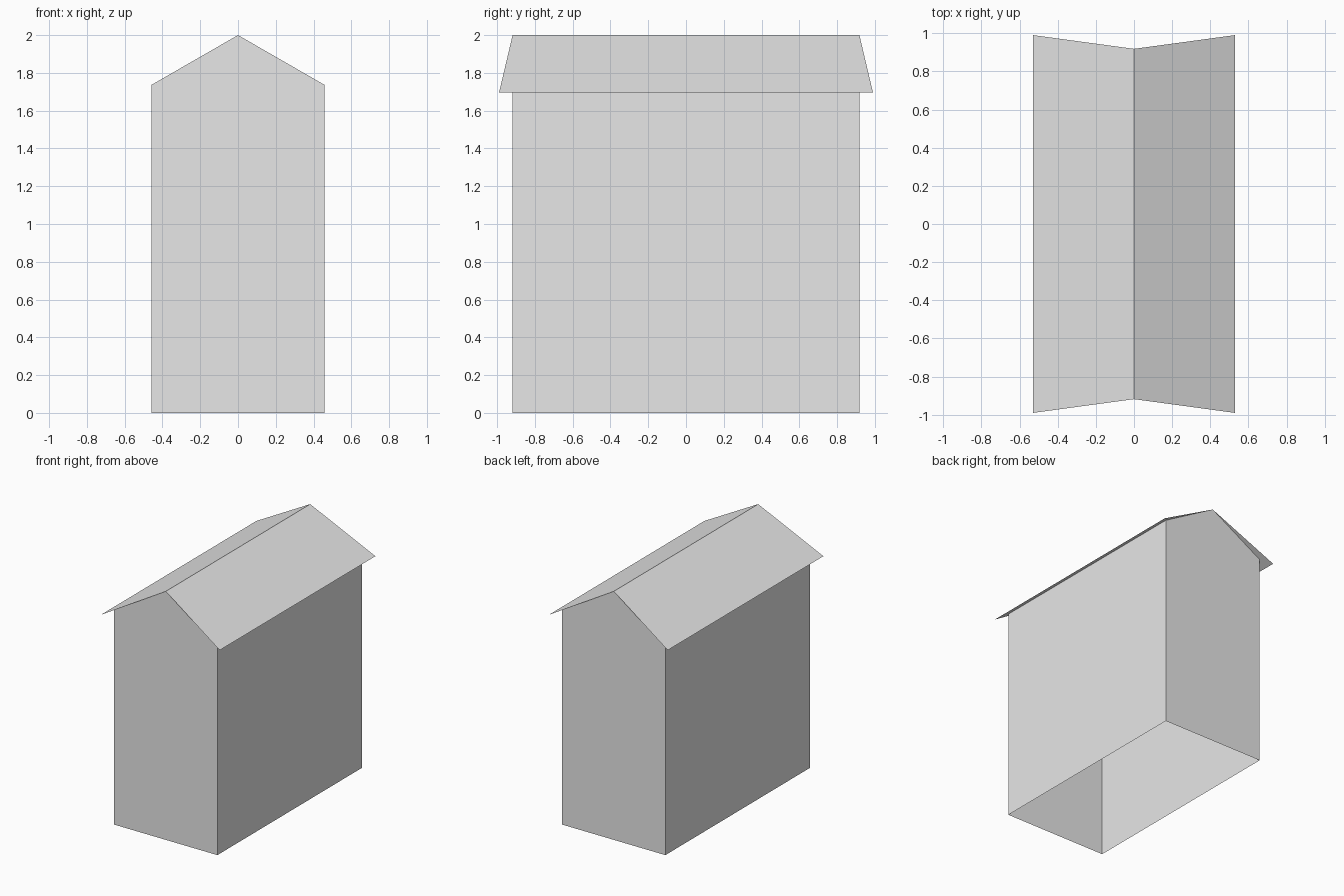
import bpy

cube = bpy.data.objects.get("Cube")
if cube:
    bpy.data.objects.remove(cube, do_unlink=True)

HALF_WIDTH, HALF_LENGTH = 0.459, 0.918
EAVE_X, EAVE_Y = 0.53, 0.99
RIDGE_Z, SLOPE = 2.0, 0.575
WALL_Z = RIDGE_Z - SLOPE * HALF_WIDTH
EAVE_Z = RIDGE_Z - SLOPE * EAVE_X

grey = bpy.data.materials.new("light_grey")
grey.use_nodes = True
colour = (0.8, 0.8, 0.8, 1)
grey.diffuse_color = colour
grey.node_tree.nodes["Principled BSDF"].inputs["Base Color"].default_value = colour


def add_part(name, verts, faces):
    mesh = bpy.data.meshes.new(name)
    mesh.from_pydata(verts, [], faces)
    mesh.materials.append(grey)
    obj = bpy.data.objects.new(name, mesh)
    bpy.context.collection.objects.link(obj)
    return obj


# Walls: a gabled profile at each end joined by two sides, open underneath
profile = [(-HALF_WIDTH, 0), (HALF_WIDTH, 0), (HALF_WIDTH, WALL_Z),
           (0, RIDGE_Z), (-HALF_WIDTH, WALL_Z)]
verts = [(x, y, z) for y in (-HALF_LENGTH, HALF_LENGTH) for x, z in profile]
add_part("walls", verts, [(0, 1, 2, 3, 4), (9, 8, 7, 6, 5),
                          (1, 6, 7, 2), (5, 0, 4, 9)])

# Roof: two thin sheets meeting at the ridge, flaring out past the gables
ridge = [(0, y, RIDGE_Z) for y in (-HALF_LENGTH, HALF_LENGTH)]
eaves = [(x, y, EAVE_Z) for x in (-EAVE_X, EAVE_X) for y in (-EAVE_Y, EAVE_Y)]
add_part("roof", ridge + eaves, [(0, 1, 3, 2), (0, 4, 5, 1)])
